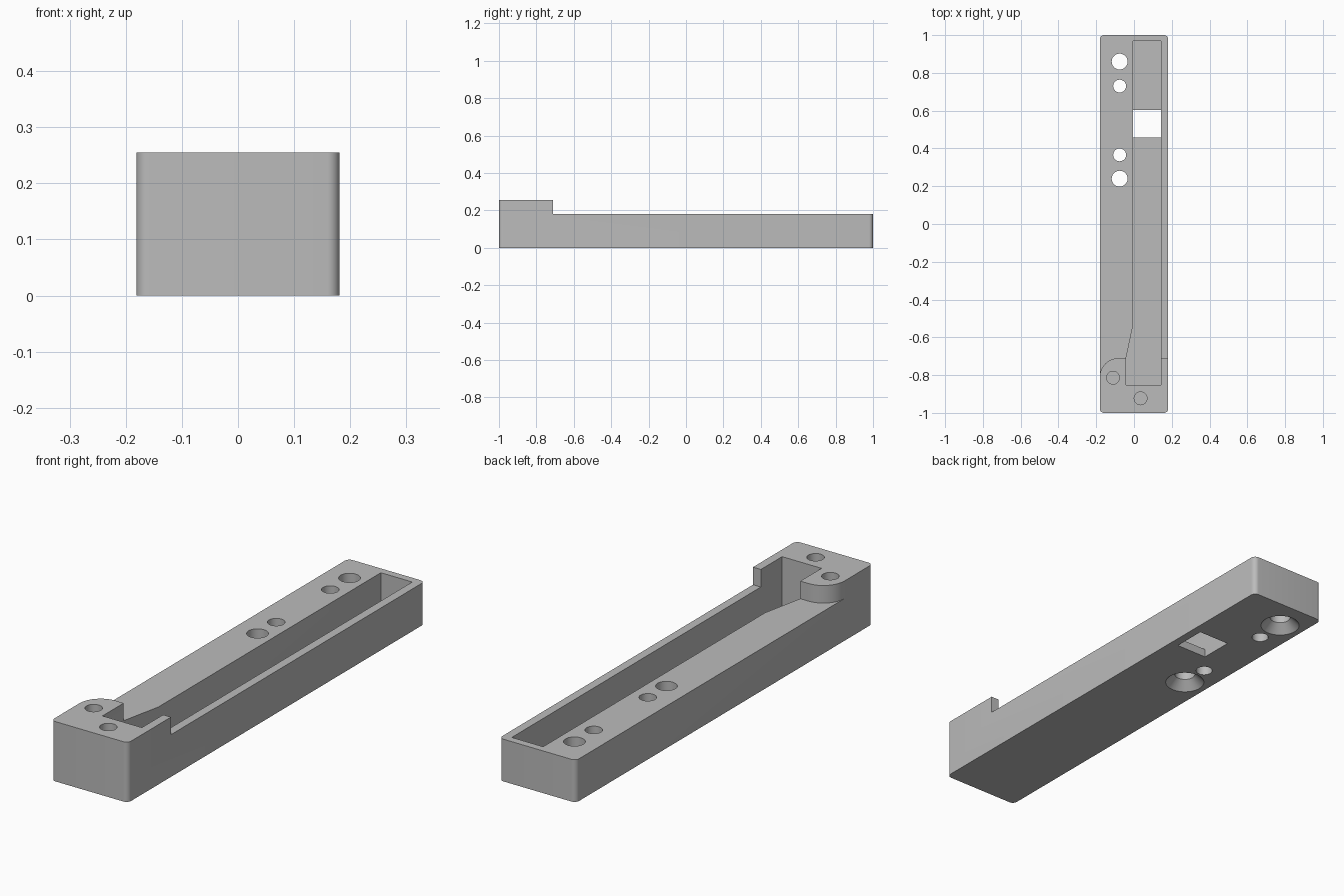
import bpy, bmesh, math

cube = bpy.data.objects.get("Cube")
if cube:
    bpy.data.objects.remove(cube, do_unlink=True)

grey = bpy.data.materials.new("plain grey")
grey.use_nodes = True
grey.diffuse_color = (0.5, 0.5, 0.5, 1)
grey.node_tree.nodes["Principled BSDF"].inputs["Base Color"].default_value = (0.5, 0.5, 0.5, 1)

HALF_W, TOP, DECK, FLOOR, STEP_Y = 0.181, 0.255, 0.18, 0.036, -0.71


def arc(cx, cy, r, start, end, steps):
    angles = [math.radians(start + (end - start) * i / steps) for i in range(steps + 1)]
    return [(cx + r * math.cos(a), cy + r * math.sin(a)) for a in angles]


def loft(name, rings):
    """Closed solid through matching (outline, height) rings."""
    bm = bmesh.new()
    loops = [[bm.verts.new((x, y, z)) for x, y in pts] for pts, z in rings]
    n = len(loops[0])
    bm.faces.new(loops[0][::-1])
    bm.faces.new(loops[-1])
    for low, high in zip(loops, loops[1:]):
        for i in range(n):
            j = (i + 1) % n
            bm.faces.new((low[i], low[j], high[j], high[i]))
    bmesh.ops.recalc_face_normals(bm, faces=bm.faces)
    mesh = bpy.data.meshes.new(name)
    bm.to_mesh(mesh)
    bm.free()
    mesh.materials.append(grey)
    obj = bpy.data.objects.new(name, mesh)
    bpy.context.collection.objects.link(obj)
    return obj


def prism(name, pts, z0, z1):
    return loft(name, [(pts, z0), (pts, z1)])


def circle(x, y, r):
    return arc(x, y, r, 0, 360, 48)[:-1]


def rect(x0, x1, y0, y1):
    return [(x0, y0), (x1, y0), (x1, y1), (x0, y1)]


# Rounded full-height bar
r = 0.022
outline = []
for sx, sy, a in ((1, 1, 0), (-1, 1, 90), (-1, -1, 180), (1, -1, 270)):
    outline += arc(sx * (HALF_W - r), sy * (1 - r), r, a, a + 90, 8)
body = prism("housing_body", outline, 0, TOP)

# Space above the low deck, leaving the raised end with its round shoulder
shoulder = arc(-0.081, STEP_Y - 0.1, 0.1, 180, 90, 16)
deck_space = [(-0.3, STEP_Y - 0.1)] + shoulder + [(0.3, STEP_Y), (0.3, 1.1), (-0.3, 1.1)]
cutters = [prism("deck_cutter", deck_space, DECK, 0.4)]

# Long pocket that widens inside the raised end, and the window in its floor
left, right = -0.004, 0.144
pocket = [(-0.042, -0.853), (right, -0.853), (right, 0.968),
          (left, 0.968), (left, -0.53), (-0.042, STEP_Y)]
cutters.append(prism("pocket_cutter", pocket, FLOOR, 0.4))
cutters.append(prism("window_cutter", rect(left, right, 0.457, 0.603), -0.1, 0.1))

# Through holes, the larger pair countersunk from below
hole_x = -0.076
for y in (0.73, 0.366):
    cutters.append(prism("pin_cutter", circle(hole_x, y, 0.034), -0.1, 0.4))
for y in (0.86, 0.24):
    rings = [(0.12, -0.04), (0.042, 0.038), (0.042, 0.4)]
    cutters.append(loft("screw_cutter", [(circle(hole_x, y, q), z) for q, z in rings]))

# Blind holes in the raised end
for x, y in ((-0.111, -0.814), (0.035, -0.923)):
    cutters.append(prism("blind_cutter", circle(x, y, 0.034), 0.07, 0.4))

bpy.ops.object.select_all(action="DESELECT")
bpy.context.view_layer.objects.active = body
body.select_set(True)
for cutter in cutters:
    cutter.hide_render = True
    cut = body.modifiers.new("cut", "BOOLEAN")
    cut.operation, cut.solver, cut.object = "DIFFERENCE", "EXACT", cutter
    bpy.ops.object.modifier_apply(modifier=cut.name)
    bpy.data.objects.remove(cutter, do_unlink=True)

bpy.ops.object.shade_smooth_by_angle(angle=math.radians(30))
